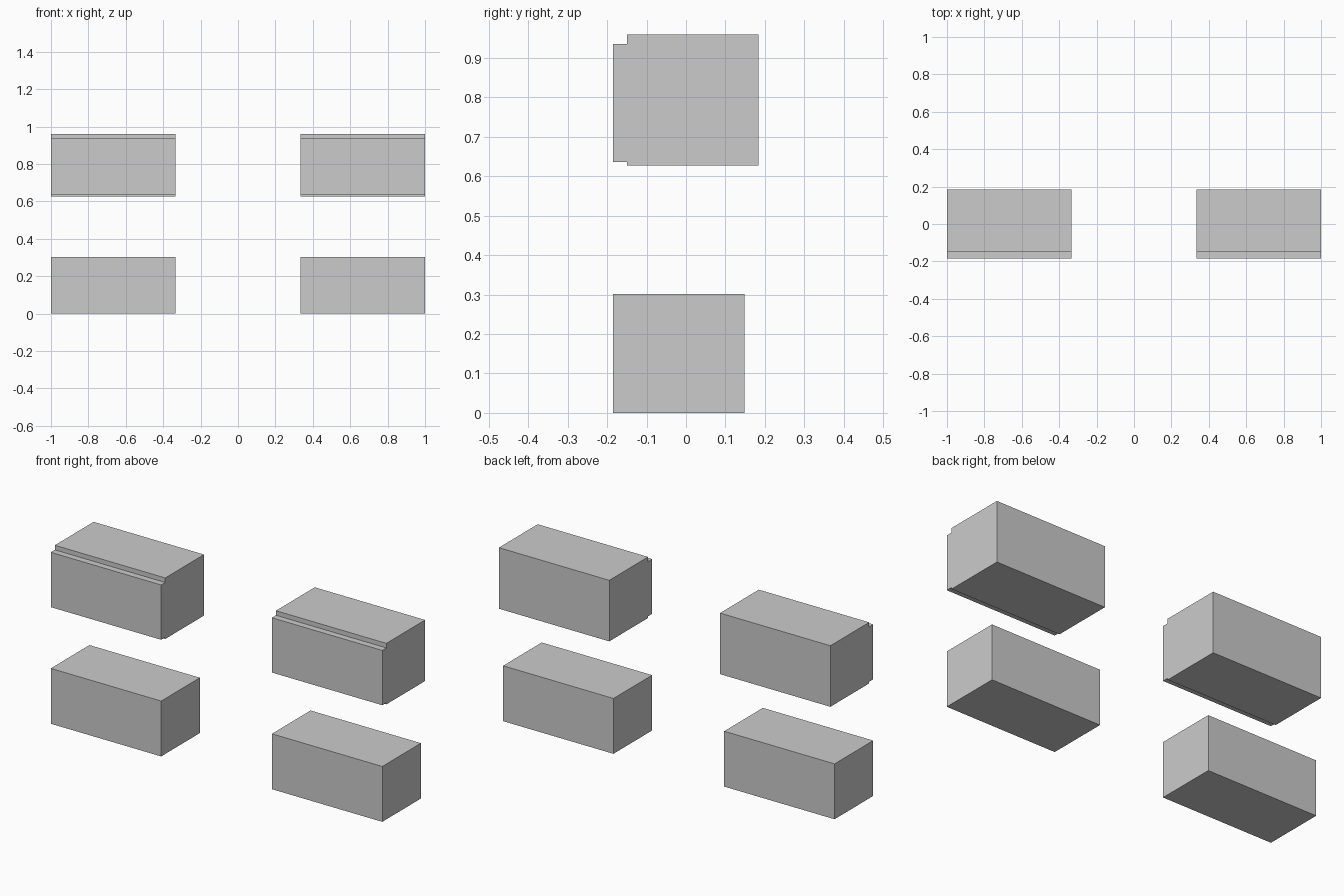
import bpy
import bmesh

if "Cube" in bpy.data.objects:
    bpy.data.objects.remove(bpy.data.objects["Cube"])


def extrude_profile(name, profile, x0, x1):
    """Extrude a closed (y, z) profile along x."""
    bm = bmesh.new()
    face = bm.faces.new([bm.verts.new((x0, y, z)) for y, z in profile])
    out = bmesh.ops.extrude_face_region(bm, geom=[face])
    verts = [g for g in out["geom"] if isinstance(g, bmesh.types.BMVert)]
    bmesh.ops.translate(bm, verts=verts, vec=(x1 - x0, 0, 0))
    bmesh.ops.recalc_face_normals(bm, faces=bm.faces)
    mesh = bpy.data.meshes.new(name)
    bm.to_mesh(mesh)
    bm.free()
    obj = bpy.data.objects.new(name, mesh)
    bpy.context.collection.objects.link(obj)
    return obj


# Plain lower block
lower = [(-0.185, 0.0), (0.148, 0.0), (0.148, 0.302), (-0.185, 0.302)]

# Upper block with a slightly shorter raised front panel
upper = [(-0.15, 0.627), (0.184, 0.627), (0.184, 0.96), (-0.15, 0.96),
         (-0.15, 0.935), (-0.185, 0.935), (-0.185, 0.636), (-0.15, 0.636)]

# Left and right stacks
for side, x0, x1 in (("left", -1.0, -0.334), ("right", 0.334, 1.0)):
    extrude_profile(f"lower_block_{side}", lower, x0, x1)
    extrude_profile(f"upper_block_{side}", upper, x0, x1)
